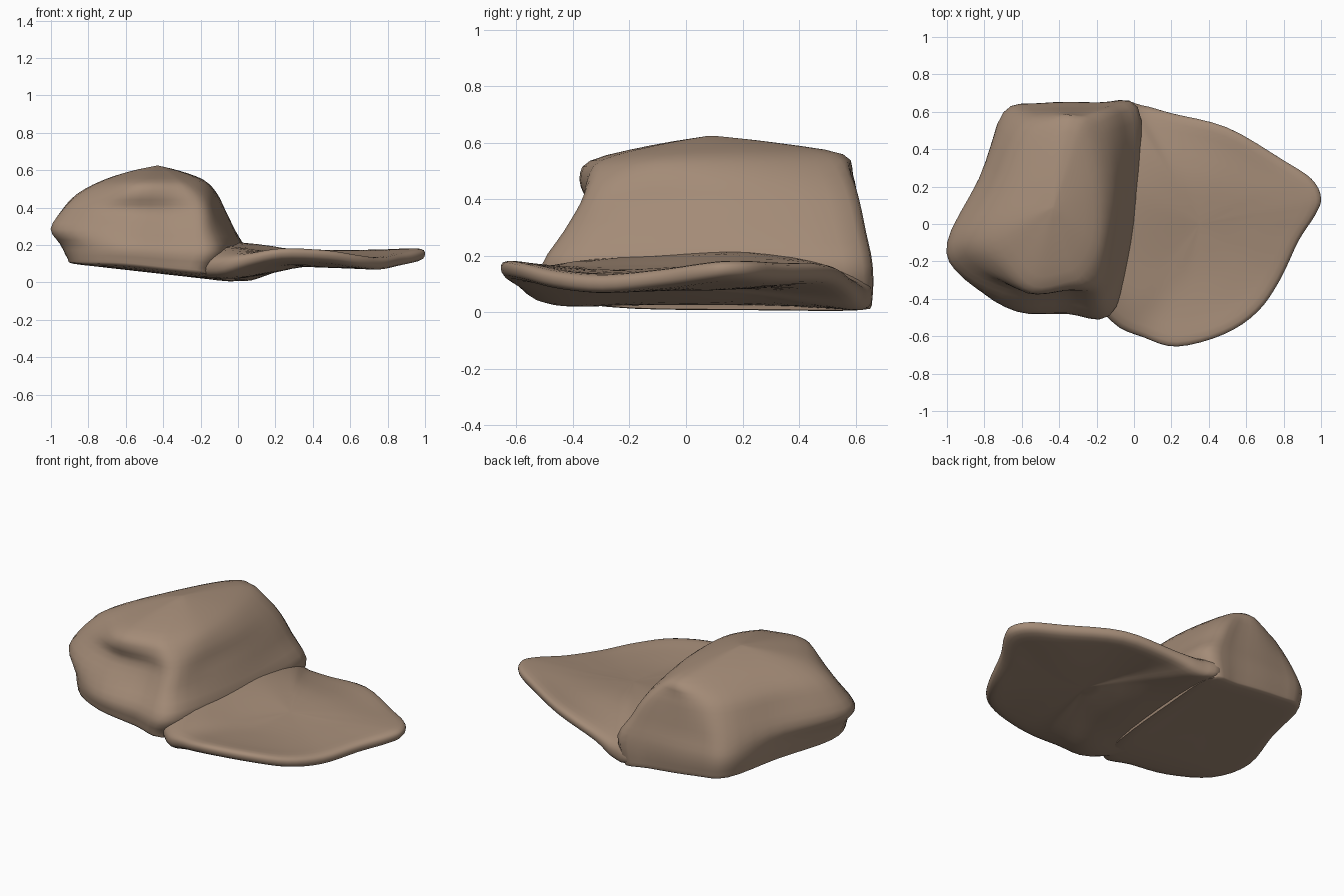
import bpy, bmesh
from math import exp
from mathutils import Vector

if "Cube" in bpy.data.objects:
    bpy.data.objects.remove(bpy.data.objects["Cube"])


def cr(a, b, c, d, t):
    """Catmull-Rom point between b and c."""
    return 0.5 * (2*b + (c - a)*t + (2*a - 5*b + 4*c - d)*t*t + (3*b - a - 3*c + d)*t**3)


def smooth_path(pts, steps, closed):
    n, out = len(pts), []
    get = (lambda i: pts[i % n]) if closed else (lambda i: pts[max(0, min(n - 1, i))])
    for i in range(n if closed else n - 1):
        for s in range(steps):
            out.append(cr(get(i - 1), get(i), get(i + 1), get(i + 2), s / steps))
    if not closed:
        out.append(pts[-1])
    return out


def curve(table, x):
    """Piecewise linear lookup."""
    if x <= table[0][0]:
        return table[0][1]
    for (x0, z0), (x1, z1) in zip(table, table[1:]):
        if x <= x1:
            return z0 + (z1 - z0) * (x - x0) / (x1 - x0)
    return table[-1][1]


def loft(name, rings, mat):
    """Smooth closed skin through a stack of closed rings."""
    rings = [smooth_path(r, 4, True) for r in rings]
    cols = [smooth_path(list(c), 3, False) for c in zip(*rings)]
    rings = list(zip(*cols))
    bm = bmesh.new()
    vs = [[bm.verts.new(p) for p in r] for r in rings]
    n = len(vs[0])
    for lo, hi in zip(vs, vs[1:]):
        for i in range(n):
            j = (i + 1) % n
            bm.faces.new((lo[i], lo[j], hi[j], hi[i]))
    bm.faces.new(vs[0][::-1])
    bm.faces.new(vs[-1])
    bmesh.ops.recalc_face_normals(bm, faces=bm.faces)
    me = bpy.data.meshes.new(name)
    bm.to_mesh(me)
    bm.free()
    me.materials.append(mat)
    ob = bpy.data.objects.new(name, me)
    bpy.context.collection.objects.link(ob)
    bpy.ops.object.select_all(action='DESELECT')
    ob.select_set(True)
    bpy.context.view_layer.objects.active = ob
    bpy.ops.object.shade_smooth_by_angle(angle=0.9)
    return ob


cloth = bpy.data.materials.new("tan_cloth")
cloth.diffuse_color = (0.37, 0.26, 0.185, 1)
cloth.use_nodes = True
cloth.node_tree.nodes["Principled BSDF"].inputs["Base Color"].default_value = cloth.diffuse_color

# Crown: slumped outlines from hem to top
hem = [(-.18, -.48), (-.08, -.2), (-.03, .25), (-.02, .625), (-.2, .645), (-.5, .64),
       (-.69, .59), (-.79, .25), (-.91, -.1), (-.84, -.33), (-.62, -.46), (-.36, -.47)]
seam = [(-.13, -.49), (-.03, -.2), (.03, .25), (.02, .625), (-.2, .648), (-.5, .645),
        (-.7, .595), (-.81, .25), (-.95, -.1), (-.86, -.32), (-.63, -.465), (-.36, -.475)]
belly = [(-.17, -.42), (-.07, -.17), (-.02, .22), (-.05, .6), (-.22, .625), (-.5, .62),
         (-.68, .57), (-.83, .24), (-1, -.1), (-.92, -.28), (-.64, -.41), (-.36, -.4)]
ledge = [(-.18, -.36), (-.11, -.14), (-.07, .21), (-.11, .575), (-.26, .605), (-.48, .6),
         (-.64, .53), (-.78, .22), (-.94, -.09), (-.84, -.25), (-.59, -.35), (-.36, -.35)]
shoulder = [(-.21, -.32), (-.135, -.12), (-.115, .2), (-.18, .54), (-.3, .585), (-.45, .58),
            (-.59, .49), (-.73, .2), (-.86, -.08), (-.75, -.24), (-.57, -.37), (-.36, -.355)]
brow = [(-.28, -.27), (-.19, -.1), (-.19, .2), (-.26, .48), (-.32, .55), (-.39, .54),
        (-.48, .44), (-.62, .2), (-.73, -.05), (-.65, -.22), (-.53, -.335), (-.36, -.31)]


def shrink(ring, k, c=(-.43, .09)):
    return [(c[0] + (x - c[0])*k, c[1] + (y - c[1])*k) for x, y in ring]


def tilt(ring, z, dx=0.0, dy=0.0, lift=0.0):
    """Ring on a slanted plane; lift raises the front hem."""
    return [Vector((x, y, z + dx*x + dy*y + lift*max(0, -.3 - y))) for x, y in ring]


loft("cap_crown", [
    tilt(shrink(hem, .02), .003, -.112), tilt(shrink(hem, .6), .002, -.112),
    tilt(shrink(hem, .95), .002, -.112, 0, .12), tilt(hem, .034, -.1, 0, .15),
    tilt(seam, .165, -.04), tilt(belly, .285), tilt(ledge, .39, 0, .01),
    tilt(shoulder, .475, 0, .02), tilt(brow, .545, 0, .025),
    tilt(shrink(brow, .5), .593, 0, .02), tilt(shrink(brow, .03), .624)], cloth)

# Brim: wavy outline with edge heights, dished top and bent underside
edge = [(.04, .635, .05), (.2, .592, .09), (.5, .515, .14), (.8, .34, .145), (.95, .24, .15),
        (1, .14, .15), (.97, .05, .14), (.88, -.09, .12), (.78, -.3, .1), (.66, -.47, .115),
        (.48, -.59, .145), (.23, -.655, .155), (.05, -.605, .12), (-.12, -.52, .08),
        (-.3, -.25, .08), (-.3, .3, .08), (-.1, .635, .06)]
top_z = [(-.1, .25), (.03, .215), (.1, .18), (.3, .15), (.6, .14), (1, .15)]
under_z = [(-.3, .04), (-.04, .002), (.3, .085), (.75, .07), (1, .1)]
C = Vector((.35, 0))


def brim_ring(t, side):
    pts = []
    for x, y, z in edge:
        px, py = C.x + (x - C.x)*t, C.y + (y - C.y)*t
        if side > 0:
            mid = curve(top_z, px) + .03*exp(-((py - .2)/.25)**2)
        else:
            mid = curve(under_z, px)
        thick = .03 if x > .04 else .042
        w = 1 - t**3
        pts.append(Vector((px, py, z if side == 0 else mid*w + (z + side*thick)*(1 - w))))
    return pts


loft("cap_brim", [brim_ring(t, s) for t, s in (
    (.02, 1), (.4, 1), (.75, 1), (.96, 1), (1, 0),
    (.95, -1), (.75, -1), (.4, -1), (.02, -1))], cloth)
